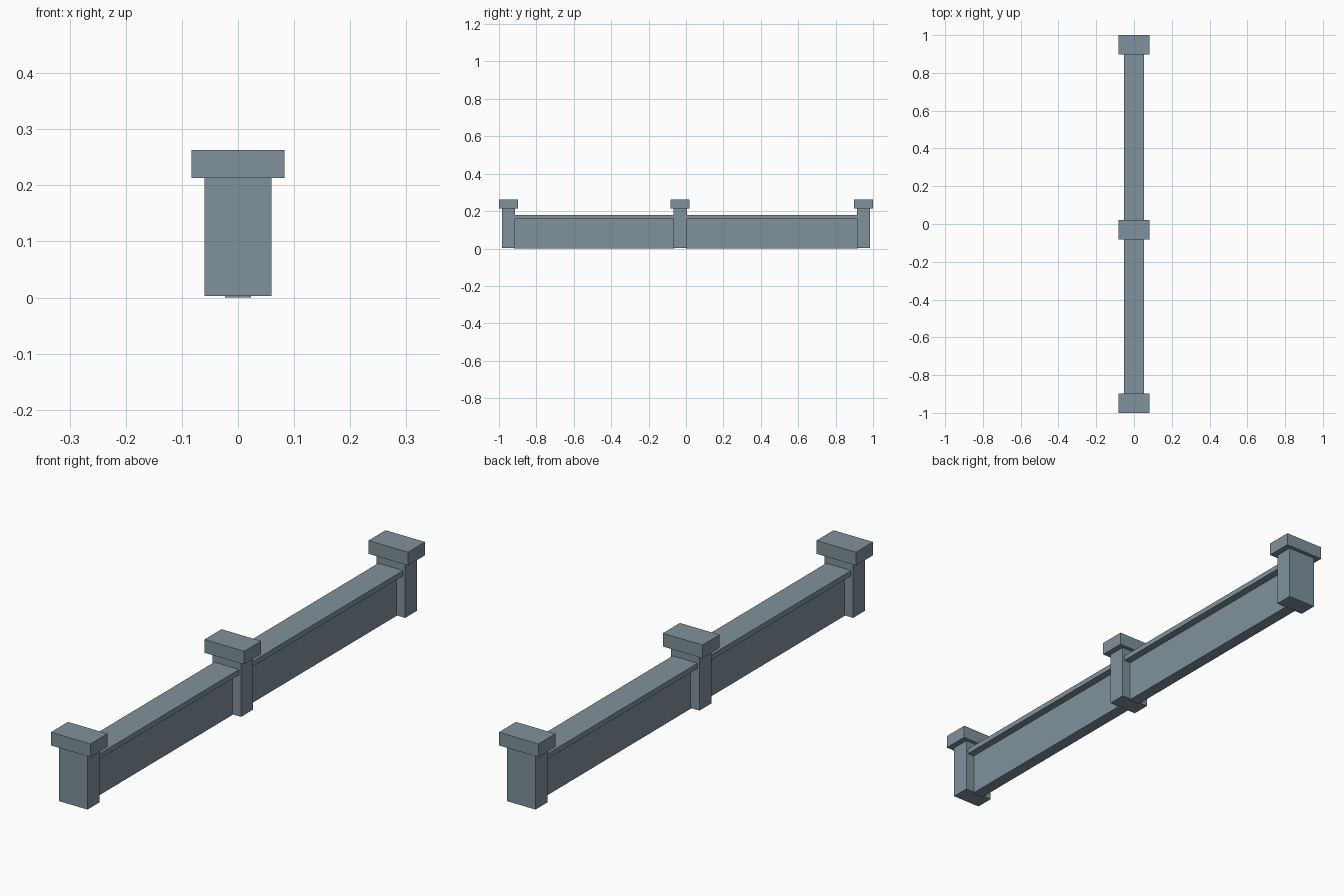
import bpy

if "Cube" in bpy.data.objects:
    bpy.data.objects.remove(bpy.data.objects["Cube"])

stone = bpy.data.materials.new("slate_grey")
stone.diffuse_color = (0.216, 0.283, 0.332, 1.0)
stone.use_nodes = True
stone.node_tree.nodes["Principled BSDF"].inputs["Base Color"].default_value = stone.diffuse_color


def box(name, x, y, z):
    """Axis-aligned box from (min, max) ranges."""
    bpy.ops.mesh.primitive_cube_add(
        size=1, location=[(a + b) / 2 for a, b in (x, y, z)])
    ob = bpy.context.object
    ob.name = name
    ob.scale = [b - a for a, b in (x, y, z)]
    bpy.ops.object.transform_apply(location=False, rotation=False, scale=True)
    ob.data.materials.append(stone)
    return ob


# Pillars with overhanging caps; the middle one sits slightly off centre
pillars = {"front": -0.949, "middle": -0.031, "back": 0.949}
for label, y in pillars.items():
    box(label + "_pillar", (-0.06, 0.06), (y - 0.036, y + 0.036), (0.003, 0.213))
    box(label + "_pillar_cap", (-0.083, 0.083), (y - 0.051, y + 0.051), (0.213, 0.263))

# Low wall and coping between each pair of pillars
ys = list(pillars.values())
for label, a, b in (("front", ys[0], ys[1]), ("back", ys[1], ys[2])):
    span = (a + 0.03, b - 0.03)
    box(label + "_wall", (-0.023, 0.023), span, (0, 0.16))
    box(label + "_coping", (-0.052, 0.052), span, (0.16, 0.18))
